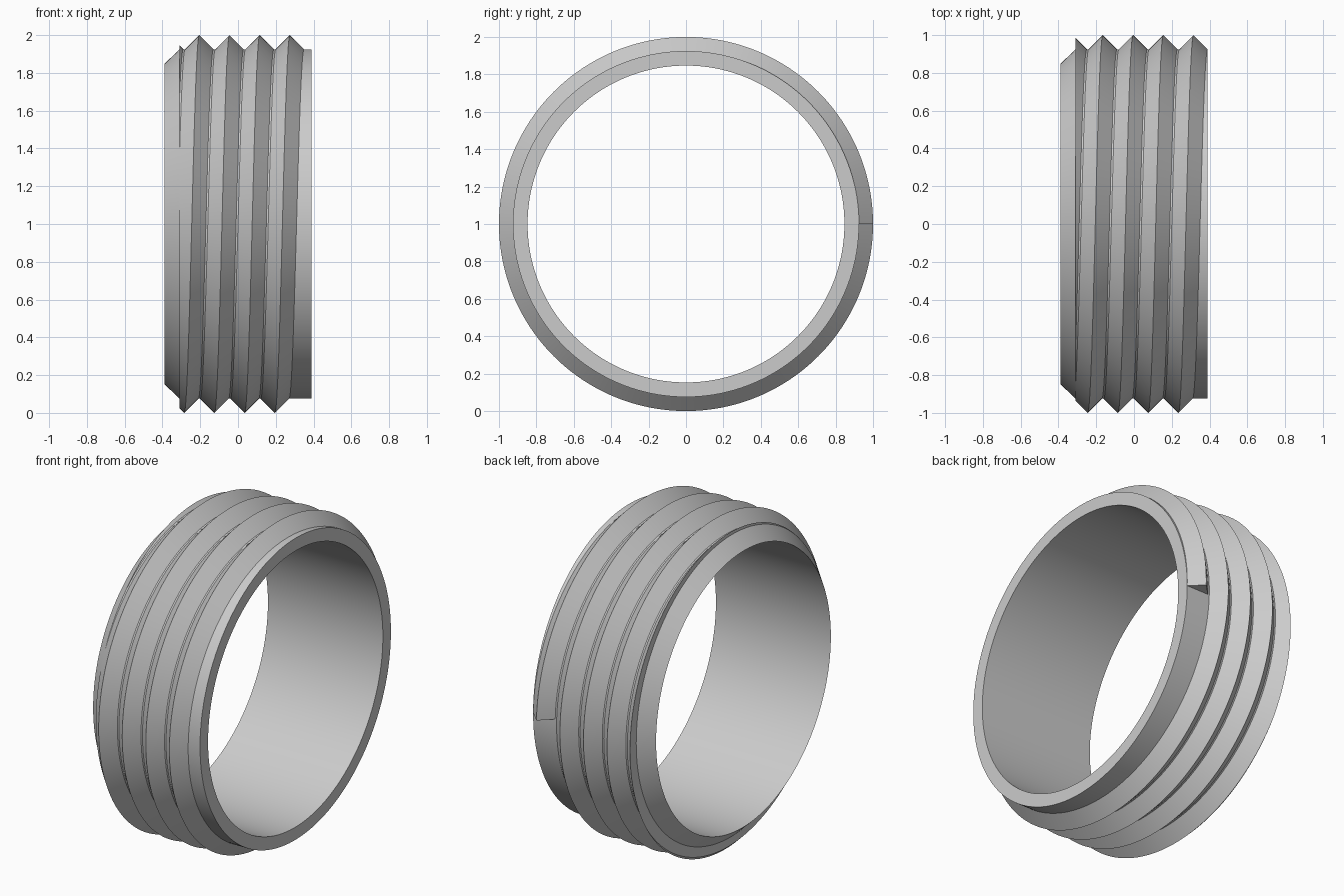
import bpy, bmesh
from math import sin, cos, pi

if "Cube" in bpy.data.objects:
    bpy.data.objects.remove(bpy.data.objects["Cube"])

SEG = 192                     # steps per turn
R_IN, R_BODY, R_CREST = 0.847, 0.925, 1.0
X_END, X_CLIP = 0.39, -0.31   # half length, start of threaded part
PITCH, HALF_W = 0.16, 0.075


def point(x, r, step):
    a = 2 * pi * step / SEG   # 0 = front, quarter turn = top
    return (x, -r * cos(a), 1 + r * sin(a))


def sweep(name, sections, start, closed):
    """Join cross-sections of (x, r) points around the x axis."""
    bm = bmesh.new()
    rows = [[bm.verts.new(point(x, r, start + i)) for x, r in sec]
            for i, sec in enumerate(sections)]
    n = len(rows[0])
    for i in range(len(rows) if closed else len(rows) - 1):
        a, b = rows[i], rows[(i + 1) % len(rows)]
        for j in range(n):
            k = (j + 1) % n
            bm.faces.new((a[j], a[k], b[k], b[j]))
    if not closed:
        bm.faces.new(rows[-1])
    bmesh.ops.remove_doubles(bm, verts=bm.verts[:], dist=1e-5)
    bmesh.ops.recalc_face_normals(bm, faces=bm.faces[:])
    me = bpy.data.meshes.new(name)
    bm.to_mesh(me)
    bm.free()
    ob = bpy.data.objects.new(name, me)
    bpy.context.collection.objects.link(ob)
    bpy.ops.object.select_all(action='DESELECT')
    ob.select_set(True)
    bpy.context.view_layer.objects.active = ob
    bpy.ops.object.shade_smooth_by_angle(angle=pi / 6)
    return ob


# Ring body with a chamfer on the left end
profile = [(-X_END, R_IN), (X_CLIP, R_BODY), (X_END, R_BODY), (X_END, R_IN)]
sweep("ring_body", [profile] * SEG, 0, True)


# Helical thread, cut flat where it runs out at the chamfer
def thread_section(step):
    c = -0.405 + PITCH * step / SEG
    left, top = max(c - HALF_W, X_CLIP), max(c, X_CLIP)
    right = max(c + HALF_W, X_CLIP)

    def height(x):
        return R_BODY + (R_CREST - R_BODY) * max(0, 1 - abs(x - c) / HALF_W)
    base = R_BODY - 0.01
    return [(left, base), (left, height(left)), (top, height(top)),
            (right, height(right)), (right, base)]


first, last = SEG // 8, SEG * 9 // 2
sweep("thread", [thread_section(s) for s in range(first, last + 1)], first, False)
